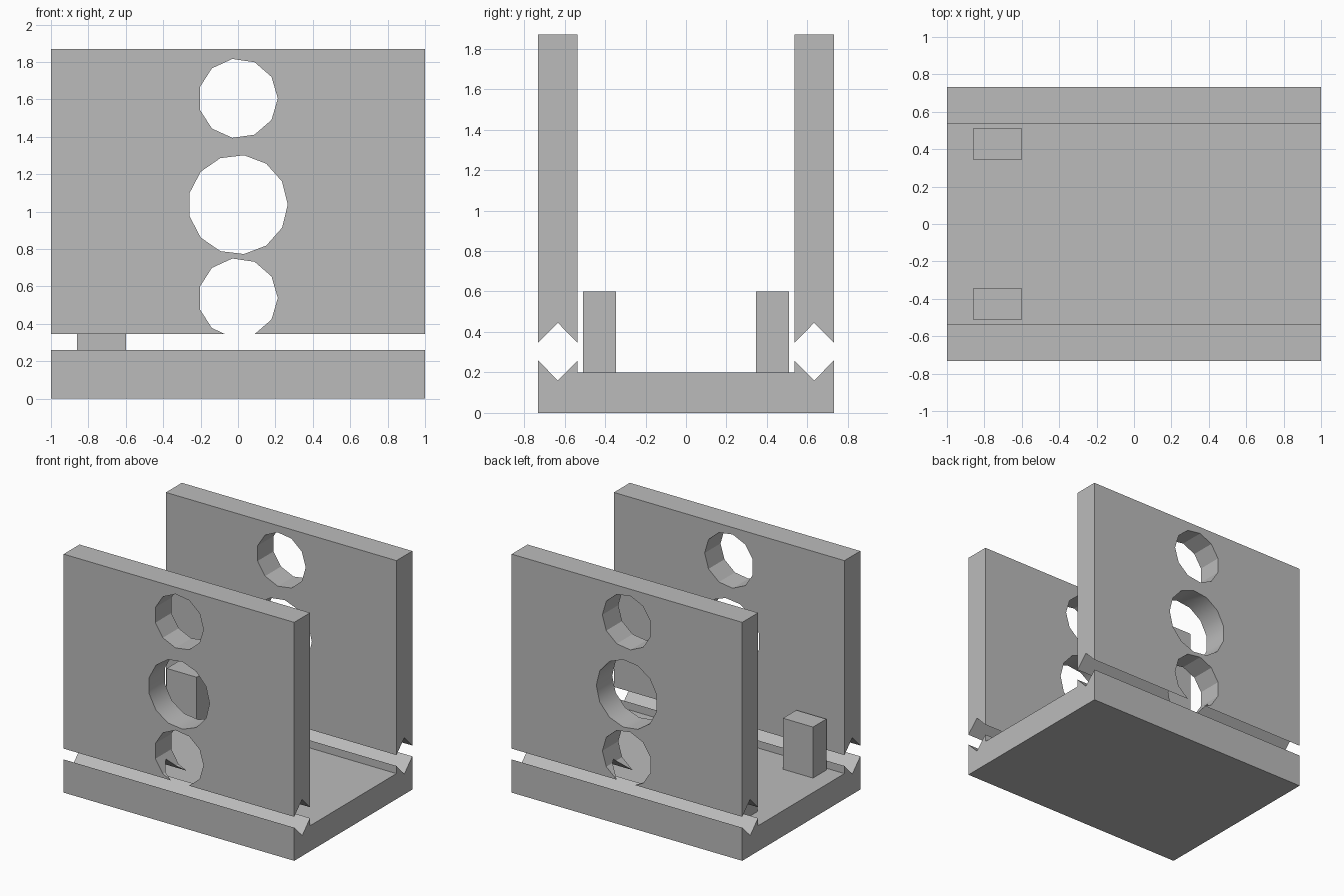
import bpy, bmesh
from math import cos, sin, tau
from mathutils import Vector

default = bpy.data.objects.get("Cube")
if default:
    bpy.data.objects.remove(default, do_unlink=True)

grey = bpy.data.materials.new("mid grey")
grey.use_nodes = True
colour = (0.5, 0.5, 0.5, 1)
grey.diffuse_color = colour
grey.node_tree.nodes["Principled BSDF"].inputs["Base Color"].default_value = colour


def prism(name, outline, start, travel):
    """Extrude a closed outline of 3D points along the travel vector."""
    bm = bmesh.new()
    face = bm.faces.new([bm.verts.new(p) for p in outline])
    side = bmesh.ops.extrude_face_region(bm, geom=[face])
    moved = [v for v in side["geom"] if isinstance(v, bmesh.types.BMVert)]
    bmesh.ops.translate(bm, verts=moved, vec=travel)
    bmesh.ops.translate(bm, verts=bm.verts, vec=start)
    bmesh.ops.recalc_face_normals(bm, faces=bm.faces)
    mesh = bpy.data.meshes.new(name)
    bm.to_mesh(mesh)
    bm.free()
    obj = bpy.data.objects.new(name, mesh)
    bpy.context.collection.objects.link(obj)
    mesh.materials.append(grey)
    return obj


def activate(obj):
    bpy.ops.object.select_all(action="DESELECT")
    obj.select_set(True)
    bpy.context.view_layer.objects.active = obj


def length_prism(name, profile):
    """Profile of (y, z) points running the full width in x."""
    return prism(name, [(0, y, z) for y, z in profile], Vector((-1, 0, 0)), Vector((2, 0, 0)))


OUT, IN, MID = 0.732, 0.535, 0.633      # wall faces and groove centre line
HEIGHT, FLOOR = 1.87, 0.2

# Base tray: raised lips with V grooves along both long sides
half = [(IN, FLOOR), (IN, 0.26), (MID, 0.16), (OUT, 0.26), (OUT, 0)]
length_prism("base_tray", half + [(-y, z) for y, z in reversed(half)])

# Upright panels with a notched lower edge and three round openings
openings = [(1.605, 0.213, 11), (1.037, 0.266, 13), (0.538, 0.213, 11)]
for side, label in ((-1, "front"), (1, "back")):
    panel = length_prism(label + "_panel", [
        (side * OUT, HEIGHT), (side * OUT, 0.345), (side * MID, 0.445),
        (side * IN, 0.345), (side * IN, HEIGHT)])
    activate(panel)
    for z, radius, sides in openings:
        ring = [(radius * cos(tau * i / sides), 0, radius * sin(tau * i / sides))
                for i in range(sides)]
        cutter = prism("hole_cutter", ring, Vector((0, side * MID - 0.2, z)), Vector((0, 0.4, 0)))
        cutter.hide_render = True
        cut = panel.modifiers.new("opening", "BOOLEAN")
        cut.operation = "DIFFERENCE"
        cut.solver = "EXACT"
        cut.object = cutter
        bpy.ops.object.modifier_apply(modifier=cut.name)
        bpy.data.objects.remove(cutter, do_unlink=True)
    bpy.ops.object.shade_smooth_by_angle()

    # Small post standing on the floor inside each panel
    near, far = side * 0.345, side * 0.51
    prism(label + "_post", [(-0.86, near, 0), (-0.6, near, 0), (-0.6, far, 0), (-0.86, far, 0)],
          Vector((0, 0, FLOOR)), Vector((0, 0, 0.4)))
